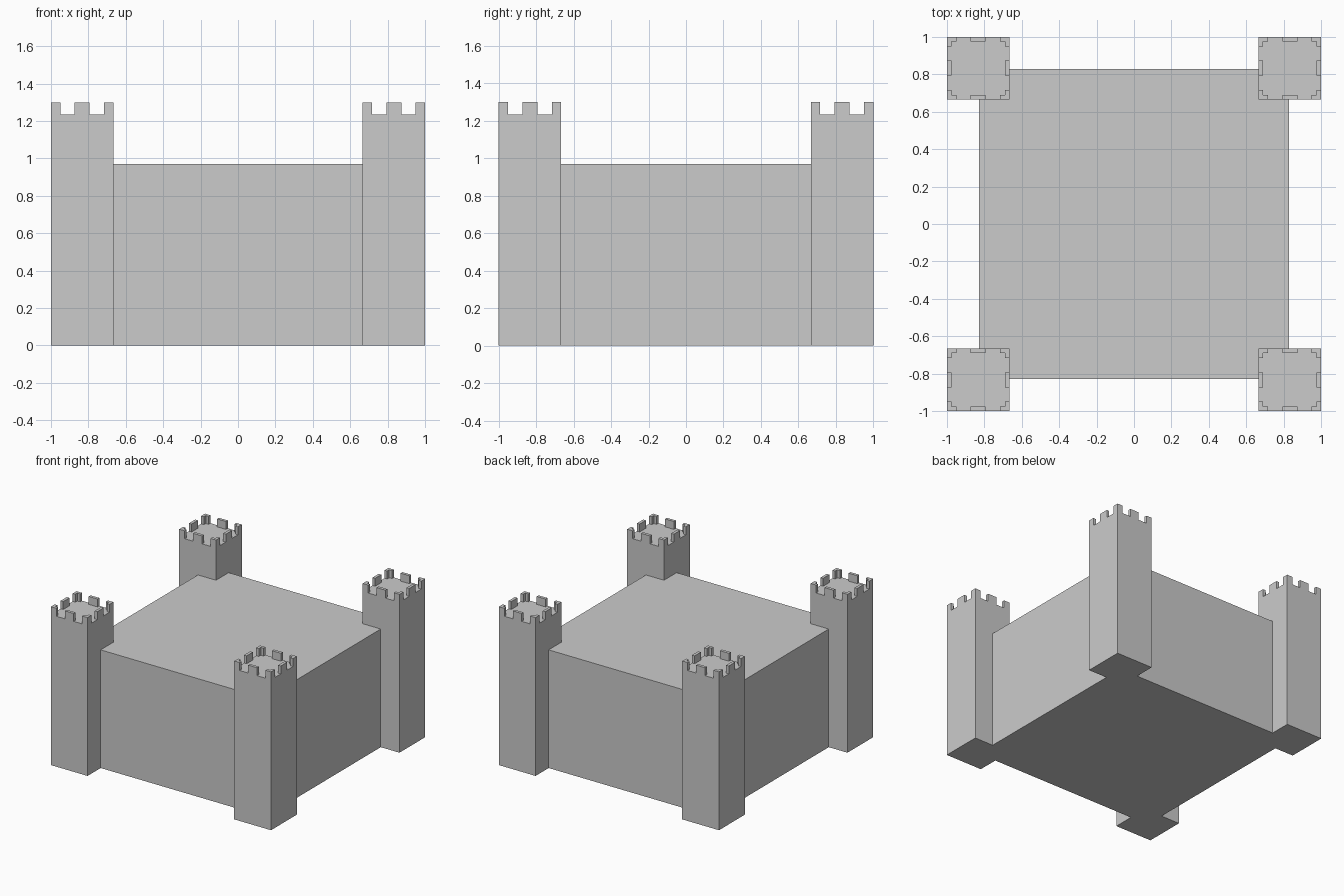
import bpy, bmesh
from mathutils import Matrix

if "Cube" in bpy.data.objects:
    bpy.data.objects.remove(bpy.data.objects["Cube"])

HALF = 0.167            # half width of a tower
CENTRE = 1.0 - HALF     # tower centre offset
WALL, DECK, TOP = 0.97, 1.235, 1.30
THICK, ARM, MID = 0.024, 0.05, 0.04   # merlon sizes


def prism(bm, pts, z0, z1):
    """Closed upright prism on a counter-clockwise footprint."""
    low = [bm.verts.new((x, y, z0)) for x, y in pts]
    high = [bm.verts.new((x, y, z1)) for x, y in pts]
    bm.faces.new(low[::-1])
    bm.faces.new(high)
    n = len(pts)
    for i in range(n):
        j = (i + 1) % n
        bm.faces.new((low[i], low[j], high[j], high[i]))


def turn(pts, k):
    """Rotate a footprint by k quarter turns."""
    for _ in range(k):
        pts = [(-y, x) for x, y in pts]
    return pts


def finish(bm, name):
    mesh = bpy.data.meshes.new(name)
    bm.to_mesh(mesh)
    bm.free()
    return mesh


def place(name, mesh, location=(0, 0, 0)):
    ob = bpy.data.objects.new(name, mesh)
    ob.location = location
    bpy.context.collection.objects.link(ob)


# Main block, its corners notched to receive the towers
w, c = 0.83, 1.0 - 2 * HALF
footprint = []
for k in range(4):
    footprint += turn([(w, -c), (w, c), (c, c)], k)
bm = bmesh.new()
prism(bm, footprint, 0, WALL)
place("main_block", finish(bm, "main_block"))

# Tower shaft with L-shaped corner merlons and a middle merlon per side
h = HALF
corner = [(h, h), (h - ARM, h), (h - ARM, h - THICK), (h - THICK, h - THICK),
          (h - THICK, h - ARM), (h, h - ARM)]
middle = [(h - THICK, -MID), (h, -MID), (h, MID), (h - THICK, MID)]
bm = bmesh.new()
prism(bm, [(-h, -h), (h, -h), (h, h), (-h, h)], 0, DECK)
for k in range(4):
    prism(bm, turn(corner, k), DECK, TOP)
    prism(bm, turn(middle, k), DECK, TOP)
tower = finish(bm, "tower")

for side_y, sy in (("front", -1), ("back", 1)):
    for side_x, sx in (("left", -1), ("right", 1)):
        place(f"tower_{side_y}_{side_x}", tower, (sx * CENTRE, sy * CENTRE, 0))
